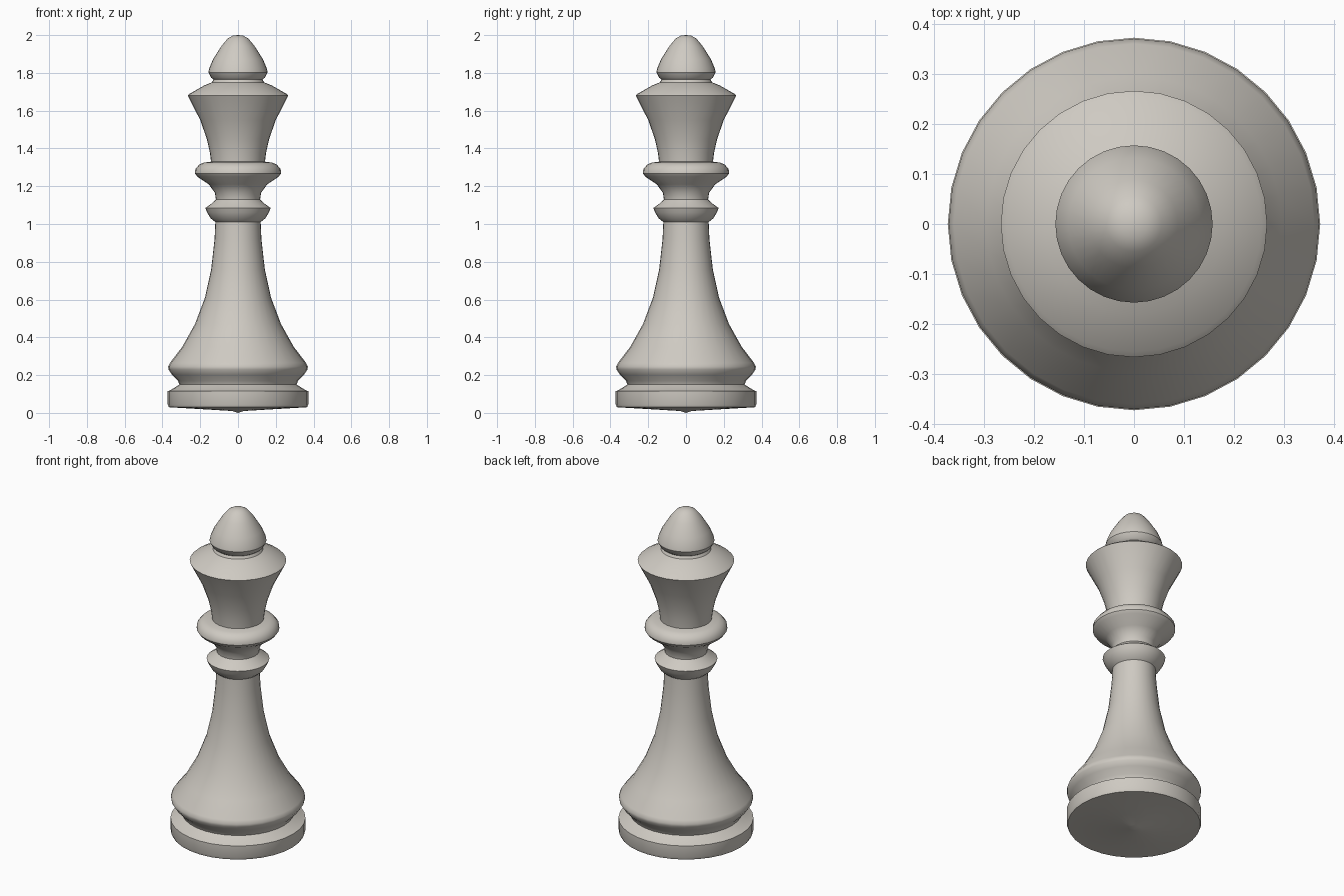
import bpy, bmesh, math

if "Cube" in bpy.data.objects:
    bpy.data.objects.remove(bpy.data.objects["Cube"])

SIDES = 32
mat = bpy.data.materials.new("warm_ivory_grey")
mat.diffuse_color = (0.62, 0.59, 0.54, 1)
mat.use_nodes = True
mat.node_tree.nodes["Principled BSDF"].inputs["Base Color"].default_value = mat.diffuse_color


def lathe(name, profile):
    """Spin a (radius, height) profile, listed bottom to top, about z."""
    bm = bmesh.new()
    verts = [bm.verts.new((r, 0, z)) for r, z in profile]
    edges = [bm.edges.new(p) for p in zip(verts, verts[1:])]
    bmesh.ops.spin(bm, geom=verts + edges, cent=(0, 0, 0), axis=(0, 0, 1),
                   angle=math.tau, steps=SIDES, use_merge=False, use_duplicate=False)
    bmesh.ops.remove_doubles(bm, verts=bm.verts[:], dist=1e-4)
    # orient every face away from the axis along its profile segment
    bm.normal_update()
    side = [f for f in bm.faces if abs(f.normal.z) < 0.9]
    test = side[0]
    c = test.calc_center_median()
    if test.normal.x * c.x + test.normal.y * c.y < 0:
        bmesh.ops.reverse_faces(bm, faces=bm.faces[:])
    mesh = bpy.data.meshes.new(name)
    bm.to_mesh(mesh)
    bm.free()
    obj = bpy.data.objects.new(name, mesh)
    bpy.context.collection.objects.link(obj)
    mesh.materials.append(mat)
    bpy.ops.object.select_all(action='DESELECT')
    obj.select_set(True)
    bpy.context.view_layer.objects.active = obj
    bpy.ops.object.shade_smooth_by_angle(angle=math.radians(35))
    return obj


# Foot disc with a shallow cone underneath
lathe("base_disc", [(0, 0), (0.03, 0.01), (0.366, 0.03), (0.372, 0.045),
                    (0.372, 0.115), (0.362, 0.118), (0.31, 0.15)])
# Flared skirt and slender stem
lathe("stem", [(0.31, 0.15), (0.318, 0.17), (0.35, 0.202), (0.368, 0.23), (0.37, 0.245),
               (0.36, 0.265), (0.295, 0.35), (0.228, 0.47), (0.175, 0.61),
               (0.142, 0.76), (0.124, 0.92), (0.12, 1.01)])
# Lower collar
lathe("lower_collar", [(0.12, 1.01), (0.145, 1.03), (0.163, 1.06), (0.173, 1.085),
                       (0.14, 1.108), (0.117, 1.13)])
# Upper ring
lathe("upper_ring", [(0.117, 1.13), (0.122, 1.165), (0.155, 1.21), (0.215, 1.25),
                     (0.228, 1.268), (0.226, 1.29), (0.205, 1.315), (0.18, 1.325),
                     (0.143, 1.33)])
# Flared head with sloping shoulder
lathe("crown", [(0.143, 1.33), (0.149, 1.38), (0.165, 1.45), (0.20, 1.55), (0.266, 1.68),
                (0.255, 1.69), (0.18, 1.733), (0.138, 1.75), (0.13, 1.765)])
# Rounded finial
lathe("finial", [(0.13, 1.765), (0.143, 1.775), (0.157, 1.803), (0.152, 1.825),
                 (0.132, 1.872), (0.088, 1.942), (0.055, 1.982), (0.028, 1.997), (0, 2.0)])
